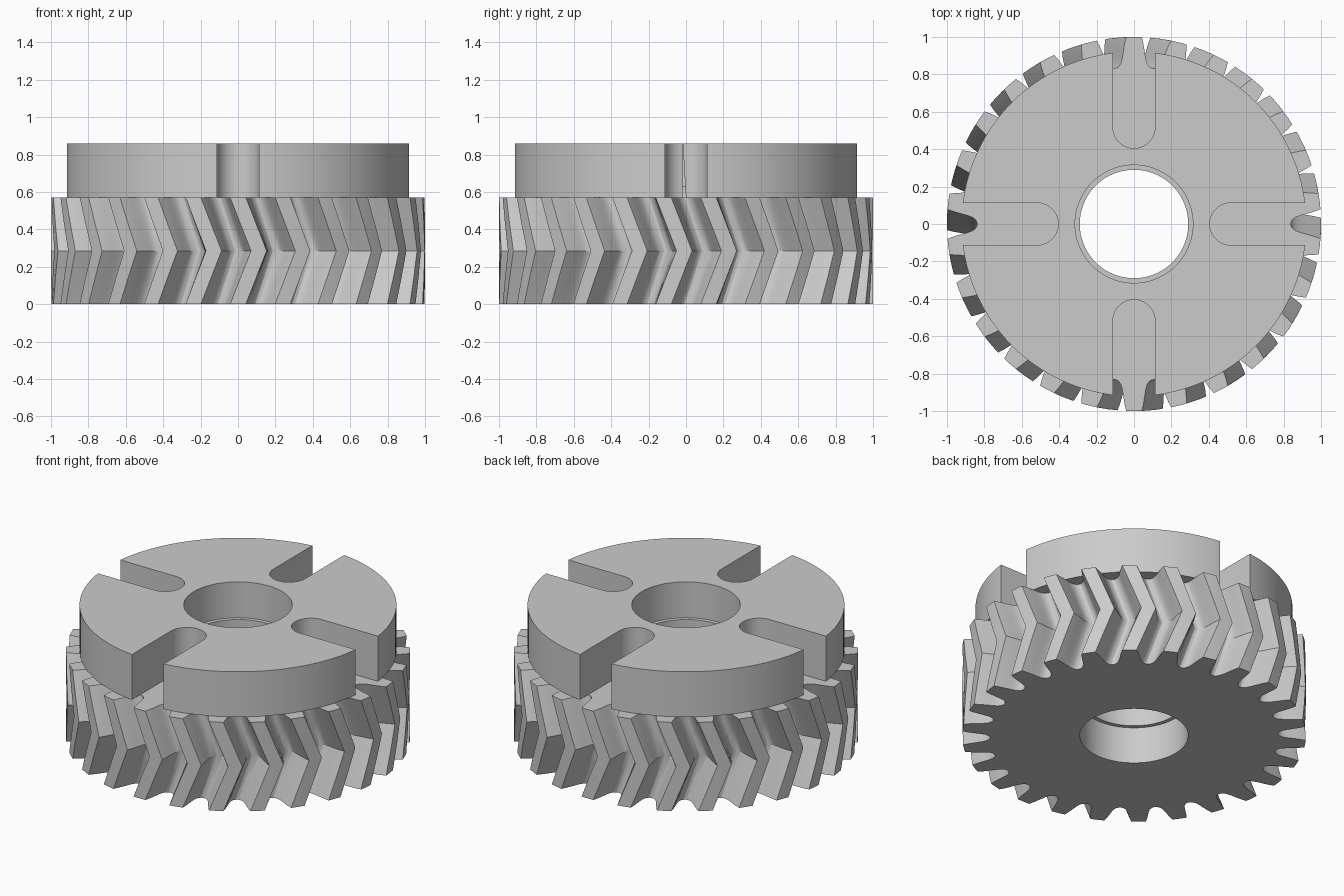
import bpy
import bmesh
from math import cos, sin, pi, radians

if "Cube" in bpy.data.objects:
    bpy.data.objects.remove(bpy.data.objects["Cube"], do_unlink=True)

TEETH = 26
GEAR_TOP = 0.57
HUB_TOP = 0.86
HUB_RADIUS = 0.922
BORE, COUNTERBORE = 0.29, 0.315
SLOT_HALF, SLOT_INNER = 0.113, 0.518
TWIST = radians(6.4)

steel = bpy.data.materials.new("steel_grey")
steel.use_nodes = True
steel.diffuse_color = (0.6, 0.6, 0.6, 1)
steel.node_tree.nodes["Principled BSDF"].inputs["Base Color"].default_value = (0.6, 0.6, 0.6, 1)


def loft(name, rings):
    """Solid through a stack of equal-length closed rings, capped at both ends."""
    bm = bmesh.new()
    loops = [[bm.verts.new(p) for p in ring] for ring in rings]
    n = len(loops[0])
    for low, high in zip(loops, loops[1:]):
        for i in range(n):
            j = (i + 1) % n
            bm.faces.new((low[i], low[j], high[j], high[i]))
    bm.faces.new(loops[0][::-1])
    bm.faces.new(loops[-1])
    bmesh.ops.recalc_face_normals(bm, faces=bm.faces)
    mesh = bpy.data.meshes.new(name)
    bm.to_mesh(mesh)
    bm.free()
    obj = bpy.data.objects.new(name, mesh)
    bpy.context.collection.objects.link(obj)
    mesh.materials.append(steel)
    return obj


def prism(name, outline, z0, z1):
    return loft(name, [[(x, y, z) for x, y in outline] for z in (z0, z1)])


def circle(radius, count=96):
    return [(radius * cos(2 * pi * i / count), radius * sin(2 * pi * i / count))
            for i in range(count)]


def activate(obj):
    bpy.ops.object.select_all(action='DESELECT')
    obj.select_set(True)
    bpy.context.view_layer.objects.active = obj


def cut(obj, cutter):
    cutter.hide_render = True
    mod = obj.modifiers.new("cut", 'BOOLEAN')
    mod.operation = 'DIFFERENCE'
    mod.solver = 'EXACT'
    mod.object = cutter
    activate(obj)
    bpy.ops.object.modifier_apply(modifier=mod.name)
    bpy.data.objects.remove(cutter, do_unlink=True)


def smooth(obj):
    activate(obj)
    bpy.ops.object.shade_smooth_by_angle(angle=radians(28))


# Tooth flank from root to tip: radius and half width
flank = [(0.839, 0.093), (0.847, 0.08), (0.863, 0.069), (0.89, 0.062),
         (0.93, 0.056), (0.967, 0.05), (1.0, 0.042)]
half = [(r, w / r) for r, w in flank]
tooth = [(r, -a) for r, a in half] + [(1.0, 0.0)] + [(r, a) for r, a in reversed(half)]


def gear_ring(z, twist):
    ring = []
    for k in range(TEETH):
        centre = pi / 2 + 2 * pi * k / TEETH + twist
        ring += [(r * cos(centre + a), r * sin(centre + a), z) for r, a in tooth]
    return ring


# Herringbone gear: twists forward to mid height, then back
levels = [(0, 0), (0.25, 0.5), (0.5, 1), (0.75, 0.5), (1, 0)]
gear = loft("herringbone_gear", [gear_ring(GEAR_TOP * h, TWIST * t) for h, t in levels])
cut(gear, prism("gear_bore_cutter", circle(BORE), -0.1, GEAR_TOP + 0.1))
cut(gear, prism("gear_counterbore_cutter", circle(COUNTERBORE), -0.1, 0.235))
smooth(gear)

# Slotted hub disc
hub = prism("slotted_hub", circle(HUB_RADIUS, 128), GEAR_TOP, HUB_TOP)
cut(hub, prism("hub_bore_cutter", circle(BORE), GEAR_TOP - 0.1, HUB_TOP + 0.1))
cut(hub, prism("hub_counterbore_cutter", circle(COUNTERBORE), 0.63, HUB_TOP + 0.1))

# Four round-ended slots open to the rim
slot = [(SLOT_INNER + SLOT_HALF * cos(a), SLOT_HALF * sin(a))
        for a in (pi / 2 + pi * i / 20 for i in range(21))]
slot += [(1.1, -SLOT_HALF), (1.1, SLOT_HALF)]
for quarter in range(4):
    c, s = cos(quarter * pi / 2), sin(quarter * pi / 2)
    outline = [(x * c - y * s, x * s + y * c) for x, y in slot]
    cut(hub, prism("slot_cutter", outline, GEAR_TOP - 0.1, HUB_TOP + 0.1))
smooth(hub)
